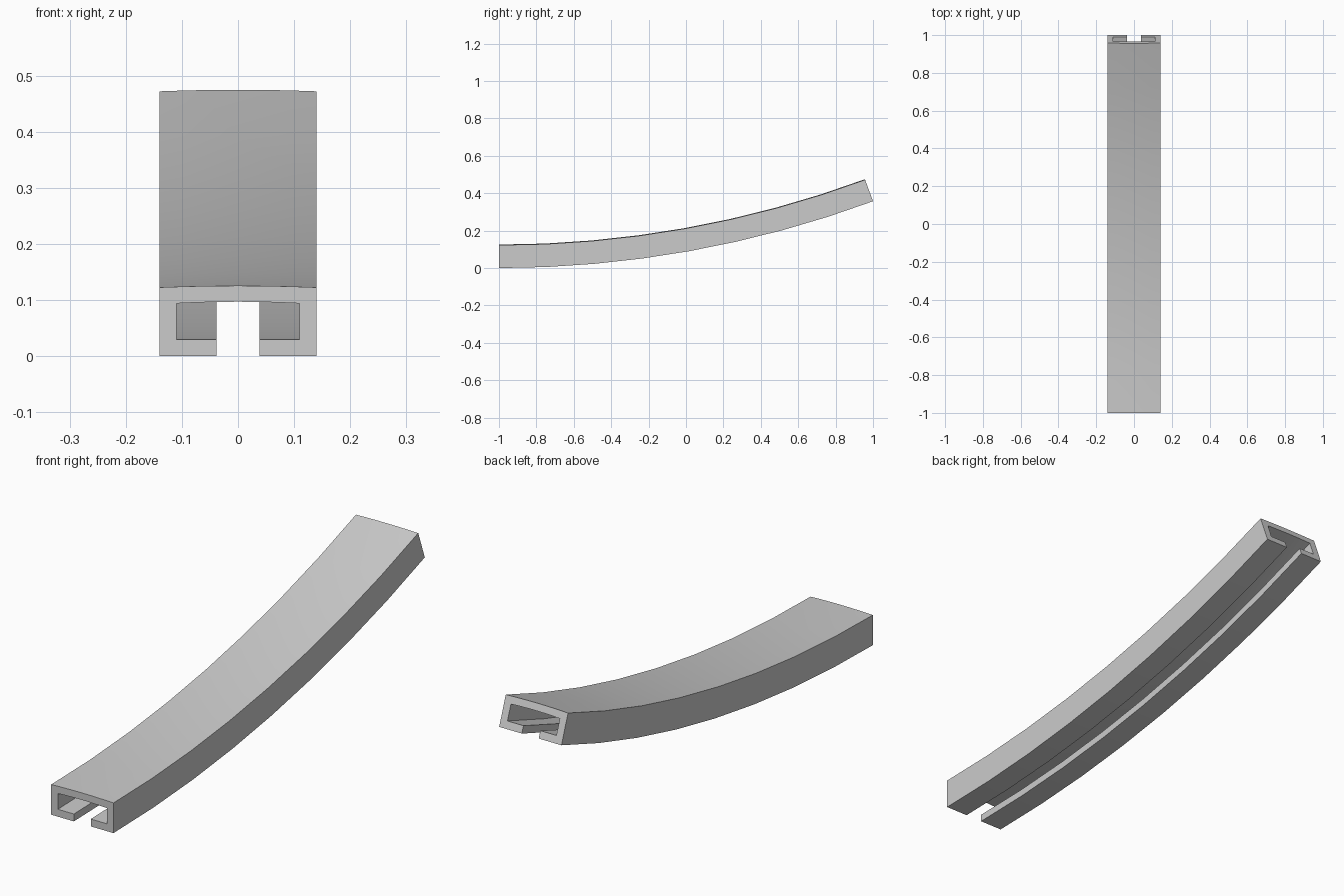
import bpy, bmesh, math

if "Cube" in bpy.data.objects:
    bpy.data.objects.remove(bpy.data.objects["Cube"])

HALF, INNER, SLOT, LIP = 0.14, 0.11, 0.038, 0.03
ANGLE = 2 * math.atan(0.357 / 2)      # total bend of the rail
RADIUS = 2 / math.sin(ANGLE)          # bend radius of the underside
SEGS = 8


def crown(half, edge, rise, n=6):
    """Slightly domed line from +half to -half."""
    return [(half * (1 - 2 * i / n), edge + rise * (1 - (1 - 2 * i / n) ** 2))
            for i in range(n + 1)]


# C-shaped cross-section, open slot underneath
profile = [(SLOT, 0), (HALF, 0)]
profile += crown(HALF, 0.1225, 0.003)[1:-1] and crown(HALF, 0.1225, 0.003)
profile += [(-HALF, 0), (-SLOT, 0), (-SLOT, LIP), (-INNER, LIP)]
profile += crown(INNER, 0.094, 0.003)[::-1]
profile += [(INNER, LIP), (SLOT, LIP)]

# Sweep the section along the arc
bm = bmesh.new()
rings = []
for i in range(SEGS + 1):
    a = ANGLE * i / SEGS
    rings.append([bm.verts.new((x,
                                -1 + (RADIUS - h) * math.sin(a),
                                RADIUS - (RADIUS - h) * math.cos(a)))
                  for x, h in profile])
n = len(profile)
for r0, r1 in zip(rings, rings[1:]):
    for j in range(n):
        k = (j + 1) % n
        bm.faces.new((r0[j], r0[k], r1[k], r1[j]))

# End caps
bm.faces.new(rings[0][::-1])
bm.faces.new(rings[-1])
bmesh.ops.recalc_face_normals(bm, faces=bm.faces[:])

mesh = bpy.data.meshes.new("curved_rail")
bm.to_mesh(mesh)
bm.free()
rail = bpy.data.objects.new("curved_rail", mesh)
bpy.context.collection.objects.link(rail)
bpy.context.view_layer.objects.active = rail
rail.select_set(True)
bpy.ops.object.shade_smooth_by_angle(angle=math.radians(30))
